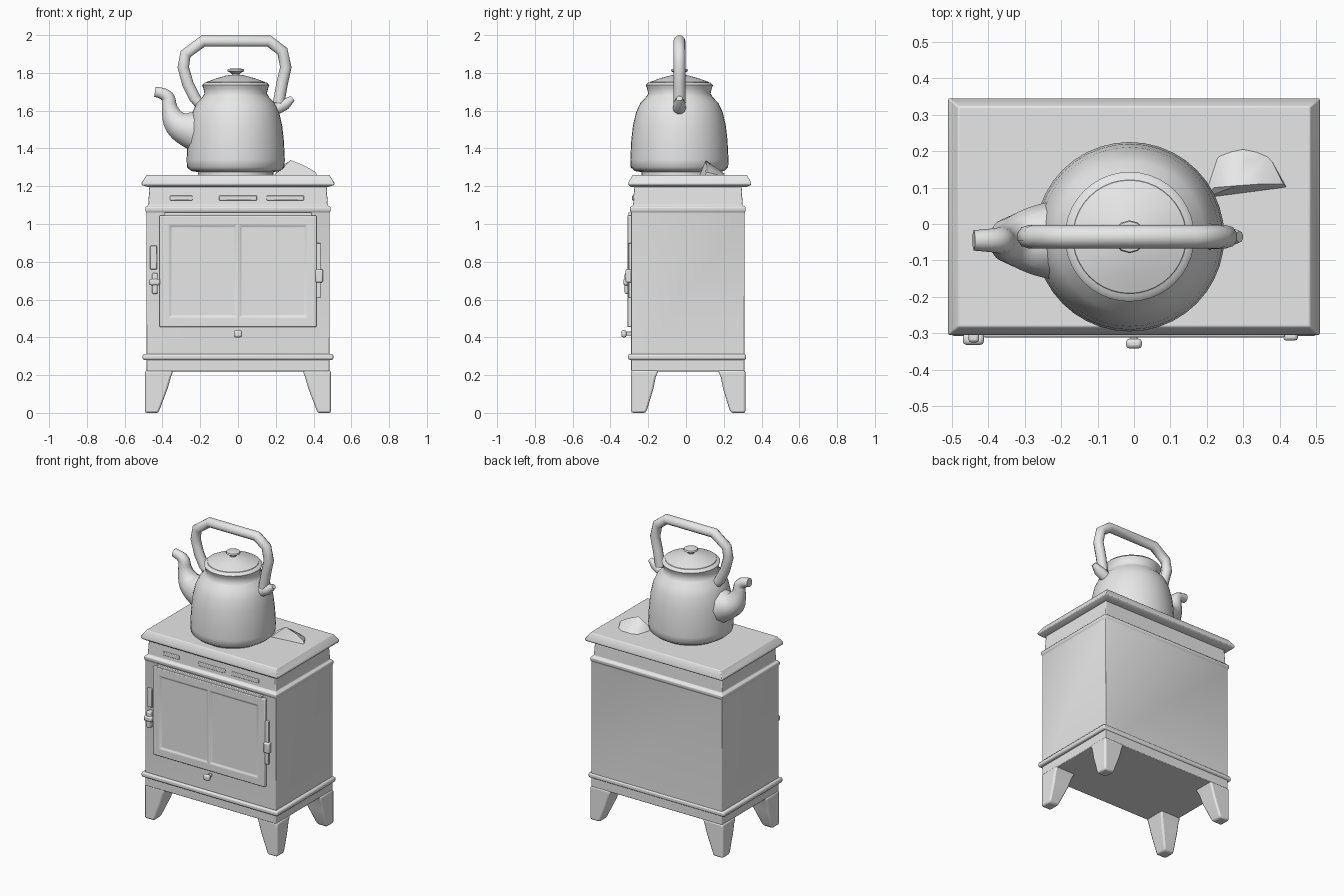
import bpy, bmesh, math
from mathutils import Vector

cube = bpy.data.objects.get("Cube")
if cube:
    bpy.data.objects.remove(cube, do_unlink=True)

GREY = (0.8, 0.8, 0.8, 1)
mat = bpy.data.materials.new("plain grey")
mat.use_nodes = True
mat.diffuse_color = GREY
mat.node_tree.nodes["Principled BSDF"].inputs["Base Color"].default_value = GREY


def finish(ob, angle=35):
    """Select an object, turn it into a mesh, colour it and shade it."""
    bpy.ops.object.select_all(action='DESELECT')
    ob.select_set(True)
    bpy.context.view_layer.objects.active = ob
    if ob.type == 'CURVE':
        bpy.ops.object.convert(target='MESH')
        ob = bpy.context.object
    ob.data.materials.clear()
    ob.data.materials.append(mat)
    bpy.ops.object.shade_smooth_by_angle(angle=math.radians(angle))
    return ob


def from_bmesh(name, bm, bevel=0, angle=35):
    bmesh.ops.recalc_face_normals(bm, faces=bm.faces)
    me = bpy.data.meshes.new(name)
    bm.to_mesh(me)
    bm.free()
    ob = bpy.data.objects.new(name, me)
    bpy.context.collection.objects.link(ob)
    finish(ob, angle)
    if bevel:
        mod = ob.modifiers.new("soft edges", 'BEVEL')
        mod.width, mod.segments, mod.limit_method = bevel, 2, 'ANGLE'
    return ob


def loft(rings):
    """Skin a stack of equal-length point rings and cap both ends."""
    bm = bmesh.new()
    rows = [[bm.verts.new(p) for p in ring] for ring in rings]
    n = len(rows[0])
    for a, b in zip(rows, rows[1:]):
        for i in range(n):
            j = (i + 1) % n
            bm.faces.new((a[i], a[j], b[j], b[i]))
    bm.faces.new(rows[0])
    bm.faces.new(rows[-1])
    return bm


def rect(x0, x1, y0, y1, z):
    return [(x0, y0, z), (x1, y0, z), (x1, y1, z), (x0, y1, z)]


def box(name, x0, x1, y0, y1, z0, z1, bevel=0.004):
    return from_bmesh(name, loft([rect(x0, x1, y0, y1, z) for z in (z0, z1)]), bevel)


def lathe(name, profile, centre, sides=40, angle=35):
    cx, cy = centre
    turn = [2 * math.pi * i / sides for i in range(sides)]
    return from_bmesh(name, loft([[(cx + r * math.cos(t), cy + r * math.sin(t), z)
                                   for t in turn] for r, z in profile]), angle=angle)


def tube(name, points, y, radius=1, kind='POLY'):
    """Round tube through (x, z, radius) points in the plane at y."""
    cu = bpy.data.curves.new(name, 'CURVE')
    cu.dimensions = '3D'
    cu.bevel_depth, cu.bevel_resolution, cu.use_fill_caps = 1, 3, True
    sp = cu.splines.new(kind)
    sp.points.add(len(points) - 1)
    for p, (x, z, r) in zip(sp.points, points):
        p.co, p.radius = (x, y, z, 1), r * radius
    if kind == 'NURBS':
        sp.use_endpoint_u, sp.order_u, sp.resolution_u = True, 3, 5
    ob = bpy.data.objects.new(name, cu)
    bpy.context.collection.objects.link(ob)
    return finish(ob, 50)


# Stove body: straight cabinet, bead and recessed frieze
W, FRONT, BACK = 0.485, -0.29, 0.31
steps = [(0.22, 0), (1.06, 0), (1.07, 0.006), (1.088, 0.006), (1.1, -0.01), (1.21, -0.016)]
from_bmesh("stove_body", loft([rect(-W - g, W + g, FRONT - g, BACK + g, z) for z, g in steps]), 0.004)

# Top plate with chamfered upper edge
from_bmesh("top_plate", loft([rect(-0.475, 0.475, -0.29, 0.318, 1.195),
                              rect(-0.51, 0.51, -0.305, 0.345, 1.207),
                              rect(-0.51, 0.51, -0.305, 0.345, 1.22),
                              rect(-0.483, 0.483, -0.282, 0.322, 1.26)]), 0.004)

# Ledge round the front and sides
box("lower_ledge", -0.505, 0.505, -0.307, 0.318, 0.28, 0.312, 0.01)

# Flared legs
for sx, side in ((-1, "right"), (1, "left")):
    for sy, end in ((-1, "front"), (1, "rear")):
        outer = -FRONT if sy < 0 else BACK + 0.004
        rings = []
        for z, wx, wy in ((0, 0.07, 0.075), (0.02, 0.078, 0.085), (0.13, 0.12, 0.118),
                          (0.19, 0.137, 0.13), (0.225, 0.15, 0.145)):
            xs = sorted((sx * (0.492 - wx), sx * 0.492))
            ys = sorted((sy * (outer - wy), sy * outer))
            rings.append(rect(*xs, *ys, z))
        from_bmesh(end + "_" + side + "_leg", loft(rings), 0.01)

# Door with a sunken pane on each side of a central bar
bm = loft([rect(-0.415, 0.415, -0.311, -0.285, z) for z in (0.455, 1.045)])
bmesh.ops.recalc_face_normals(bm, faces=bm.faces)
bm.normal_update()
front = [f for f in bm.faces if f.normal.y < -0.9]
bmesh.ops.inset_region(bm, faces=front, thickness=0.06)
bmesh.ops.bisect_plane(bm, geom=bm.verts[:] + bm.edges[:] + bm.faces[:],
                       plane_co=(0, 0, 0), plane_no=(1, 0, 0))
bm.normal_update()
panes = [f for f in bm.faces if f.normal.y < -0.9
         and abs(f.calc_center_median().x) < 0.3 and abs(f.calc_center_median().z - 0.75) < 0.1]
bmesh.ops.inset_individual(bm, faces=panes, thickness=0.012)
bmesh.ops.inset_individual(bm, faces=panes, thickness=0.012, depth=-0.007)
from_bmesh("door", bm, 0.005)
box("door_top_lip", -0.39, 0.39, -0.304, -0.285, 1.04, 1.062)

# Door latch, hinges and air knob
box("latch_plate", -0.465, -0.428, -0.302, -0.285, 0.76, 0.885)
box("latch_grip", -0.455, -0.425, -0.325, -0.285, 0.63, 0.74, 0.008)
box("latch_lever", -0.47, -0.412, -0.332, -0.3, 0.675, 0.71, 0.01)
box("hinge_plate", 0.41, 0.438, -0.305, -0.285, 0.61, 0.9)
box("hinge_knuckle", 0.41, 0.45, -0.32, -0.285, 0.69, 0.76, 0.008)
box("air_knob_stem", -0.01, 0.01, -0.32, -0.285, 0.41, 0.43)
box("air_knob", -0.022, 0.022, -0.342, -0.315, 0.4, 0.438, 0.01)

# Low relief bars on the frieze
for x, half in ((-0.3, 0.06), (0, 0.1), (0.25, 0.1)):
    box("frieze_relief", x - half, x + half, -0.285, -0.272, 1.125, 1.15)

# Kettle body and lid
KX, KY = -0.012, -0.035
lathe("kettle_body", [(0.2, 1.255), (0.2, 1.275), (0.235, 1.28), (0.258, 1.3), (0.26, 1.34),
                      (0.255, 1.44), (0.246, 1.52), (0.23, 1.59), (0.207, 1.64), (0.178, 1.67),
                      (0.165, 1.69), (0.172, 1.72), (0.178, 1.735), (0.165, 1.748), (0.1, 1.755)],
      (KX, KY), angle=50)
lathe("kettle_lid", [(0.16, 1.74), (0.155, 1.752), (0.1, 1.772), (0.045, 1.787),
                     (0.02, 1.79), (0.02, 1.798)], (KX, KY))
lathe("lid_knob", [(0.018, 1.785), (0.022, 1.797), (0.045, 1.81), (0.042, 1.82),
                   (0.02, 1.824)], (KX, KY), 12)

# Spout, handle and handle brackets
tube("spout", [(-0.16, 1.47, 0.12), (-0.25, 1.495, 0.105), (-0.33, 1.53, 0.075),
               (-0.365, 1.61, 0.042), (-0.365, 1.69, 0.034), (-0.44, 1.7, 0.028)],
     -0.045, kind='NURBS')
handle = [(-0.225, 1.66), (-0.265, 1.74), (-0.29, 1.83), (-0.278, 1.9), (-0.185, 1.968),
          (0.165, 1.968), (0.235, 1.915), (0.253, 1.83), (0.235, 1.75), (0.215, 1.64)]
tube("handle", [(x, z, 0.032) for x, z in handle], KY)
tube("spout_side_bracket", [(-0.19, 1.62, 0.03), (-0.235, 1.675, 0.03)], KY)
tube("far_side_bracket", [(0.2, 1.61, 0.035), (0.25, 1.635, 0.032), (0.29, 1.665, 0.016)], KY)

# Crumpled cloth lying on the top plate
bm = bmesh.new()
for p in ((0.19, 0.07, 1.255), (0.42, 0.1, 1.255), (0.41, 0.11, 1.275), (0.28, 0.105, 1.338),
          (0.35, 0.11, 1.31), (0.22, 0.1, 1.3), (0.23, 0.19, 1.255), (0.3, 0.205, 1.265),
          (0.37, 0.19, 1.255), (0.3, 0.17, 1.29)):
    bm.verts.new(Vector(p))
bmesh.ops.convex_hull(bm, input=bm.verts)
from_bmesh("cloth", bm)
